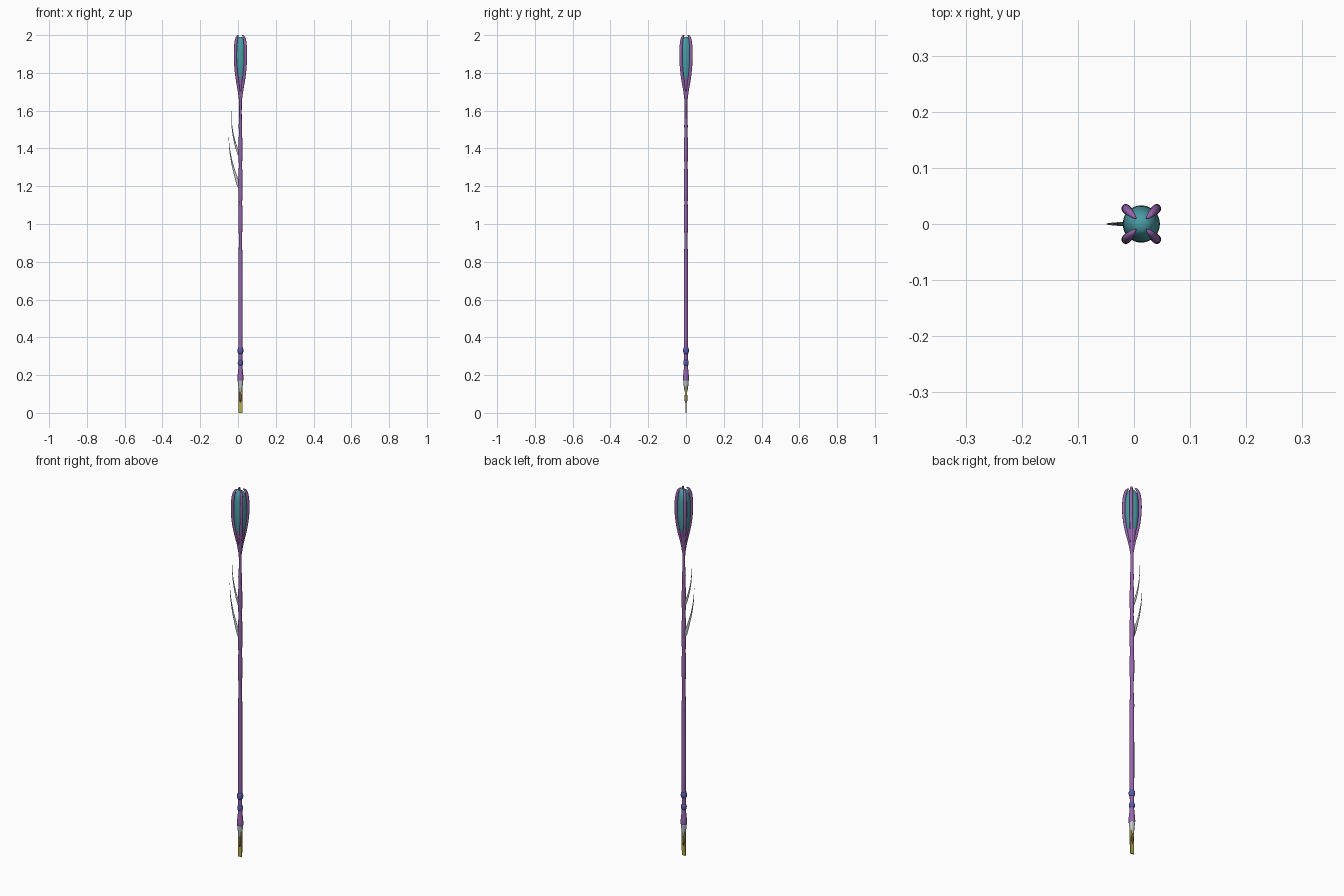
import bpy, bmesh, math
from mathutils import Vector

AX = 0.013  # x of the staff axis


def material(name, rgb):
    m = bpy.data.materials.new(name)
    m.diffuse_color = (*rgb, 1)
    return m


PURPLE = material("purple", (0.31, 0.13, 0.42))
TEAL = material("teal", (0.07, 0.33, 0.38))
BLUE = material("blue", (0.10, 0.10, 0.42))
PALE = material("pale", (0.50, 0.56, 0.58))
GOLD = material("gold", (0.50, 0.42, 0.08))
DARK = material("dark_bronze", (0.16, 0.09, 0.05))


def smooth(rows, steps):
    """Catmull-Rom subdivision of a list of tuples."""
    p = [Vector(r) for r in rows]
    p = [2 * p[0] - p[1]] + p + [2 * p[-1] - p[-2]]
    out = []
    for a, b, c, d in zip(p, p[1:], p[2:], p[3:]):
        for i in range(steps):
            t = i / steps
            out.append(0.5 * (2 * b + (c - a) * t + (2 * a - 5 * b + 4 * c - d) * t * t
                              + (3 * b - a - 3 * c + d) * t ** 3))
    return out + [p[-2]]


def loft(name, rows, mat, angle=0.0, sides=16, steps=1, x=AX):
    """Rows are (radius from axis, z, in-plane half width, cross half width)."""
    rows = smooth(rows, steps)
    out = Vector((math.cos(angle), math.sin(angle), 0))
    side = Vector((-out.y, out.x, 0))
    up = Vector((0, 0, 1))
    bm = bmesh.new()
    rings = []
    for i, (r, z, a, b) in enumerate(rows):
        lo, hi = rows[max(i - 1, 0)], rows[min(i + 1, len(rows) - 1)]
        dr, dz = hi[0] - lo[0], hi[1] - lo[1]
        n = (out * dz - up * dr).normalized()
        c = Vector((x, 0, z)) + out * r
        rings.append([bm.verts.new(c + n * max(a, 2e-4) * math.cos(t) + side * max(b, 2e-4) * math.sin(t))
                      for t in (2 * math.pi * k / sides for k in range(sides))])
    for p, q in zip(rings, rings[1:]):
        for k in range(sides):
            j = (k + 1) % sides
            bm.faces.new((p[k], p[j], q[j], q[k]))
    bm.faces.new(rings[0][::-1])
    bm.faces.new(rings[-1])
    bmesh.ops.recalc_face_normals(bm, faces=bm.faces)
    me = bpy.data.meshes.new(name)
    bm.to_mesh(me)
    bm.free()
    me.materials.append(mat)
    ob = bpy.data.objects.new(name, me)
    bpy.context.collection.objects.link(ob)
    bpy.ops.object.select_all(action='DESELECT')
    ob.select_set(True)
    bpy.context.view_layer.objects.active = ob
    bpy.ops.object.shade_smooth_by_angle(angle=math.radians(40))
    return ob


def lathe(name, profile, mat, sides=20, steps=1):
    return loft(name, [(0, z, r, r) for r, z in profile], mat, sides=sides, steps=steps)


# Shaft: slightly uneven, knotted rod
lathe("shaft", [(0.010, 0.24), (0.0105, 0.36), (0.0112, 0.42), (0.0112, 0.60), (0.0108, 0.79),
                (0.0115, 0.81), (0.0085, 0.89), (0.0085, 0.94), (0.0112, 0.99), (0.0112, 1.06),
                (0.0090, 1.11), (0.0105, 1.14), (0.0112, 1.20), (0.0112, 1.26), (0.0085, 1.31),
                (0.0108, 1.36), (0.0108, 1.43), (0.0080, 1.48), (0.0095, 1.52), (0.0070, 1.56),
                (0.0070, 1.66)], PURPLE, steps=3)

# Head: purple cup, teal core and four prongs
lathe("head_cup", [(0.007, 1.63), (0.0085, 1.66), (0.014, 1.71), (0.020, 1.75), (0.0245, 1.78),
                   (0.023, 1.785)], PURPLE, steps=2)
lathe("head_core", [(0.012, 1.74), (0.023, 1.77), (0.029, 1.81), (0.0325, 1.85), (0.033, 1.90),
                    (0.031, 1.94), (0.025, 1.97), (0.016, 1.985), (0.007, 1.990), (0.0, 1.991)],
      TEAL, sides=32, steps=3)
for i in range(4):
    loft(f"head_prong_{i + 1}",
         [(0.002, 1.64, 0.005, 0.005), (0.010, 1.70, 0.007, 0.007), (0.021, 1.75, 0.008, 0.008),
          (0.031, 1.80, 0.008, 0.008), (0.037, 1.85, 0.008, 0.008), (0.039, 1.90, 0.008, 0.008),
          (0.036, 1.95, 0.008, 0.008), (0.030, 1.98, 0.007, 0.007), (0.022, 1.994, 0.005, 0.005),
          (0.014, 1.998, 0.002, 0.002)],
         PURPLE, angle=math.pi / 4 + i * math.pi / 2, sides=12, steps=3)

# Two curved thorns on the left side
loft("lower_thorn", [(0.004, 1.185, 0.004, 0.004), (0.013, 1.215, 0.009, 0.005),
                     (0.030, 1.270, 0.0065, 0.004), (0.046, 1.33, 0.004, 0.003),
                     (0.058, 1.40, 0.002, 0.0015), (0.0628, 1.47, 0.0, 0.0)],
     PALE, angle=math.pi, sides=10, steps=5)
loft("upper_thorn", [(0.003, 1.350, 0.004, 0.004), (0.012, 1.38, 0.007, 0.004),
                     (0.026, 1.42, 0.005, 0.0035), (0.040, 1.48, 0.003, 0.002),
                     (0.047, 1.54, 0.0015, 0.001), (0.049, 1.60, 0.0, 0.0)],
     PALE, angle=math.pi, sides=10, steps=5)

# Blue beads and flared grip
for name, z, r, h in (("upper_bead", 0.33, 0.0155, 0.020), ("lower_bead", 0.265, 0.0145, 0.017)):
    lathe(name, [(r * math.cos(t) ** 0.6, z + h * math.sin(t))
                 for t in (math.radians(a) for a in range(-80, 81, 16))], BLUE)
lathe("grip", [(0.0105, 0.255), (0.0115, 0.235), (0.0145, 0.205), (0.016, 0.185), (0.0155, 0.172),
               (0.012, 0.17)], PURPLE, steps=2)

# Pale ferrule, dark collar and flat gold tip
lathe("ferrule", [(0.0145, 0.175), (0.0140, 0.16), (0.0115, 0.14), (0.0085, 0.12), (0.006, 0.11)],
      PALE, steps=2)
loft("tip_collar", [(0, 0.055, 0.004, 0.005), (0, 0.07, 0.006, 0.008), (0, 0.085, 0.006, 0.008),
                    (0, 0.10, 0.006, 0.006), (0, 0.13, 0.006, 0.006)], DARK, steps=2)
bpy.ops.mesh.primitive_cube_add(size=1, location=(AX, 0, 0.07))
tip = bpy.context.object
tip.name = "flat_tip"
for v in tip.data.vertices:
    v.co.x *= 0.021
    v.co.y *= 0.010 if v.co.z > 0 else 0.005
    v.co.z *= 0.14
tip.data.materials.append(GOLD)
